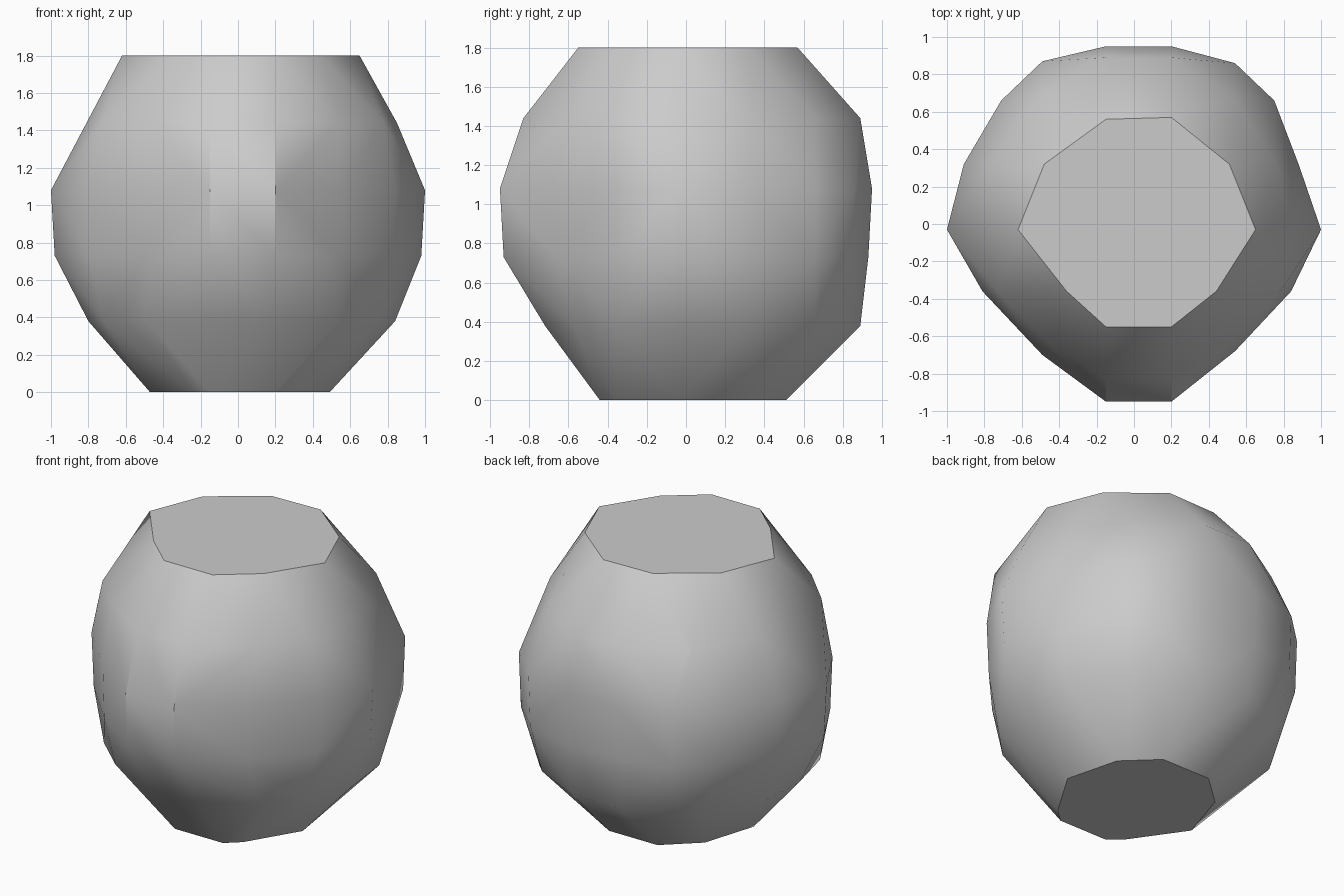
import bpy
import bmesh
import math

cube = bpy.data.objects.get("Cube")
if cube:
    bpy.data.objects.remove(cube)

# Boulder is cut on a regular lattice: each level stores where its outline
# crosses the lattice rows (left, right) and columns (front, back).
ROWS = (-0.36, -0.03, 0.32, 0.66)
COLUMNS = (-0.15, 0.2, -0.49, 0.54)


def level_points(height, row_spans, column_spans, scale=1.0):
    """Outline points of one horizontal level of the boulder."""
    points = []
    for y, span in zip(ROWS, row_spans):
        points += [(x * scale, y, height) for x in span]
    for x, span in zip(COLUMNS, column_spans):
        points += [(x, y * scale, height) for y in span]
    return points


def stone_material(name, value):
    material = bpy.data.materials.new(name)
    material.use_nodes = True
    colour = (value, value, value, 1)
    material.diffuse_color = colour
    shader = next(n for n in material.node_tree.nodes if n.type == "BSDF_PRINCIPLED")
    shader.inputs["Base Color"].default_value = colour
    shader.inputs["Roughness"].default_value = 0.8
    return material


# Level outlines, from the flat base to the flat top
base_rows = [(-0.24, 0.29), (-0.47, 0.49), (-0.36, 0.4)]
base_columns = [(-0.44, 0.51), (-0.44, 0.51)]

lower_rows = [(-0.72, 0.75), (-0.8, 0.84), (-0.78, 0.8), (-0.58, 0.6)]
lower_columns = [(-0.72, 0.89), (-0.72, 0.89), (-0.57, 0.75), (-0.57, 0.72)]

belly_rows = [(-0.81, 0.84), (-1, 1), (-0.91, 0.88), (-0.71, 0.75)]
belly_columns = [(-0.95, 0.95), (-0.95, 0.95), (-0.7, 0.87), (-0.68, 0.86)]

shoulder_rows = [(-0.73, 0.78), (-0.81, 0.85), (-0.77, 0.76), (-0.52, 0.54)]
shoulder_columns = [(-0.83, 0.89), (-0.83, 0.89), (-0.6, 0.68), (-0.6, 0.66)]

top_rows = [(-0.36, 0.44), (-0.62, 0.65), (-0.48, 0.51)]
top_columns = [(-0.55, 0.56), (-0.55, 0.57)]

points = (
    level_points(0, base_rows, base_columns)
    + level_points(0.38, lower_rows, lower_columns)
    + level_points(0.73, belly_rows, belly_columns, scale=0.98)
    + level_points(1.08, belly_rows, belly_columns)
    + level_points(1.44, shoulder_rows, shoulder_columns)
    + level_points(1.8, top_rows, top_columns)
)

# Wrap the levels in one faceted skin
bm = bmesh.new()
for point in points:
    bm.verts.new(point)
bmesh.ops.convex_hull(bm, input=bm.verts[:])
loose = [vert for vert in bm.verts if not vert.link_faces]
bmesh.ops.delete(bm, geom=loose, context="VERTS")
bmesh.ops.dissolve_limit(bm, angle_limit=math.radians(1),
                         verts=bm.verts[:], edges=bm.edges[:])
bmesh.ops.recalc_face_normals(bm, faces=bm.faces[:])

mesh = bpy.data.meshes.new("boulder")
bm.to_mesh(mesh)
bm.free()
mesh.materials.append(stone_material("stone grey", 0.6))

boulder = bpy.data.objects.new("boulder", mesh)
bpy.context.collection.objects.link(boulder)

# Soft facets, with crisp rims at the top, base and front strip
bpy.ops.object.select_all(action="DESELECT")
boulder.select_set(True)
bpy.context.view_layer.objects.active = boulder
bpy.ops.object.shade_smooth_by_angle(angle=math.radians(30))
